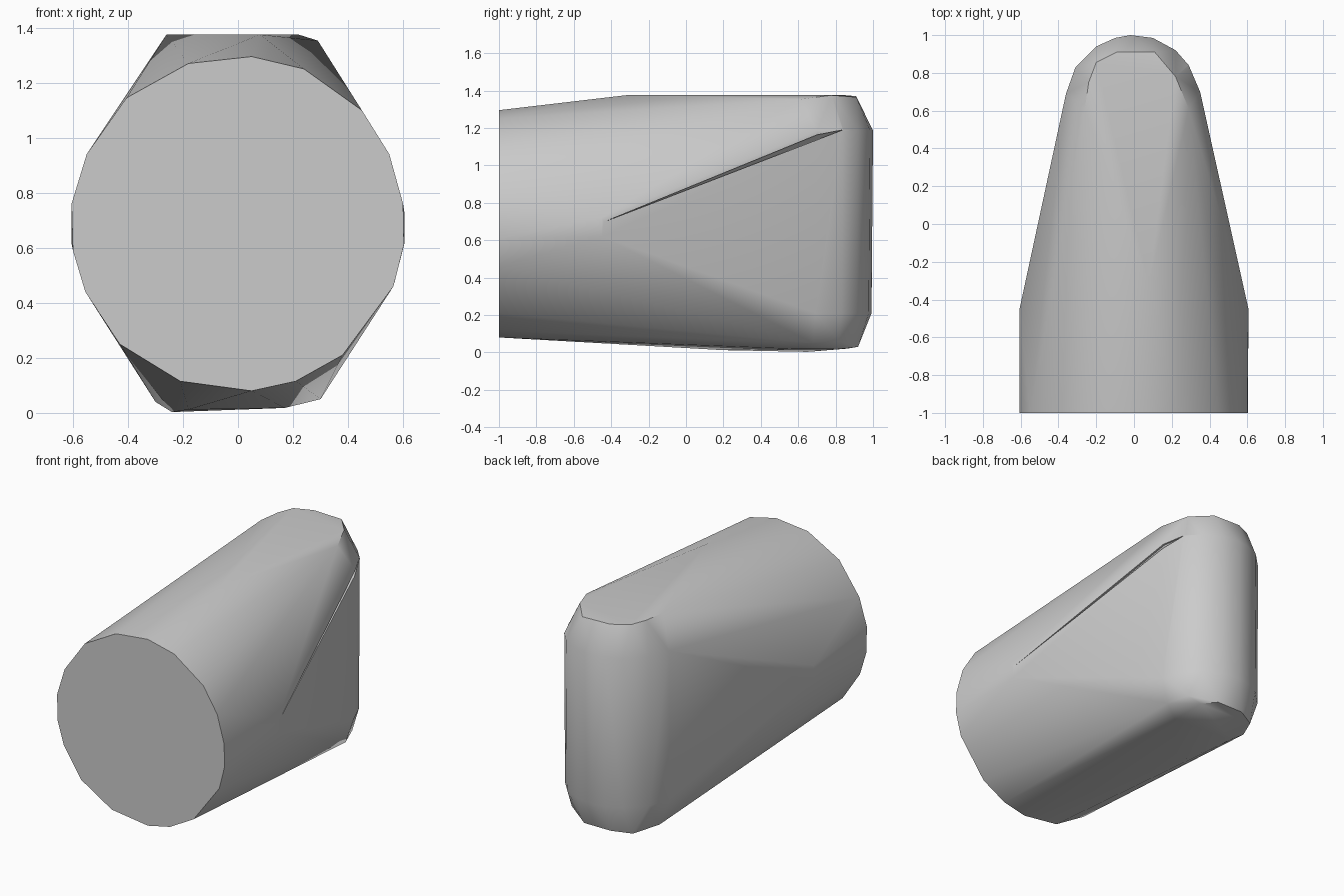
import bpy, bmesh, math

old = bpy.data.objects.get("Cube")
if old:
    bpy.data.objects.remove(old, do_unlink=True)

grey = bpy.data.materials.new("plain grey")
grey.use_nodes = True
colour = (0.6, 0.6, 0.6, 1)
grey.diffuse_color = colour
grey.node_tree.nodes["Principled BSDF"].inputs["Base Color"].default_value = colour


def hull_object(name, points):
    """Wrap a closed convex skin around the given points."""
    bm = bmesh.new()
    for p in points:
        bm.verts.new(p)
    res = bmesh.ops.convex_hull(bm, input=bm.verts)
    loose = {g for g in res["geom_interior"] + res["geom_unused"]
             if isinstance(g, bmesh.types.BMVert)}
    bmesh.ops.delete(bm, geom=list(loose), context='VERTS')
    bmesh.ops.dissolve_limit(bm, angle_limit=math.radians(0.5),
                             verts=bm.verts, edges=bm.edges)
    bmesh.ops.recalc_face_normals(bm, faces=bm.faces)
    mesh = bpy.data.meshes.new(name)
    bm.to_mesh(mesh)
    bm.free()
    mesh.materials.append(grey)
    obj = bpy.data.objects.new(name, mesh)
    bpy.context.collection.objects.link(obj)
    return obj


# Round front end (x, z)
front = [(-0.18, 1.27), (0.05, 1.295), (0.24, 1.25), (0.45, 1.10), (0.55, 0.94),
         (0.60, 0.76), (0.603, 0.61), (0.565, 0.46), (0.38, 0.21), (0.21, 0.115),
         (0.05, 0.08), (-0.21, 0.115), (-0.43, 0.25), (-0.555, 0.44),
         (-0.60, 0.59), (-0.605, 0.76), (-0.55, 0.94), (-0.405, 1.145)]
# Upright rounded back wall (x, y)
back = [(0.35, 0.70), (0.29, 0.84), (0.22, 0.92), (0.10, 0.985), (-0.02, 1.0),
        (-0.10, 0.985), (-0.20, 0.94), (-0.31, 0.83), (-0.36, 0.69)]
# Flat top and bottom lids (x, y, z)
top = [(-0.26, 0.61, 1.375), (-0.24, 0.75, 1.375), (-0.20, 0.855, 1.375),
       (-0.09, 0.91, 1.37), (0.11, 0.91, 1.365), (0.22, 0.78, 1.375),
       (0.29, 0.61, 1.353), (0.08, -0.32, 1.375)]
bottom = [(-0.24, 0.65, 0.003), (-0.30, 0.70, 0.04), (-0.22, 0.86, 0.02),
          (-0.10, 0.92, 0.03), (0.09, 0.92, 0.03), (0.17, 0.85, 0.02),
          (0.25, 0.82, 0.06), (0.30, 0.68, 0.05), (0.17, 0.60, 0.018),
          (-0.18, 0.20, 0.012)]
# Widest points of the sides, where the taper starts
sides = [(s * 0.606, -0.45, z) for s in (-1, 1) for z in (0.62, 0.72)]

points = [(x, -1, z) for x, z in front] + top + bottom + sides
points += [(x, y - 0.008 * (z < 0.5), z) for x, y in back for z in (0.21, 1.185)]
body = hull_object("tapered_body", points)

# Thin slanted crease cut into the left side
crease = [(-0.44, 0.697), (0.70, 1.163), (0.84, 1.19), (0.70, 1.135)]
wedge = []
for y, z in crease:
    x = 0.606 - 0.256 * (y + 0.45) / 1.15 if y < 0.7 else 0.35 - 0.06 * (y - 0.7) / 0.14
    wedge += [(x + 0.03, y, z), (x - 0.012, y, z)]
cutter = hull_object("crease_cutter", wedge)
cutter.hide_render = True
cut = body.modifiers.new("crease", 'BOOLEAN')
cut.operation = 'DIFFERENCE'
cut.solver = 'EXACT'
cut.object = cutter
bpy.context.view_layer.objects.active = body
body.select_set(True)
bpy.ops.object.modifier_apply(modifier=cut.name)
bpy.data.objects.remove(cutter, do_unlink=True)

# Soft sides with crisp rims
bpy.ops.object.select_all(action='DESELECT')
body.select_set(True)
bpy.context.view_layer.objects.active = body
bpy.ops.object.shade_smooth_by_angle(angle=math.radians(35))
